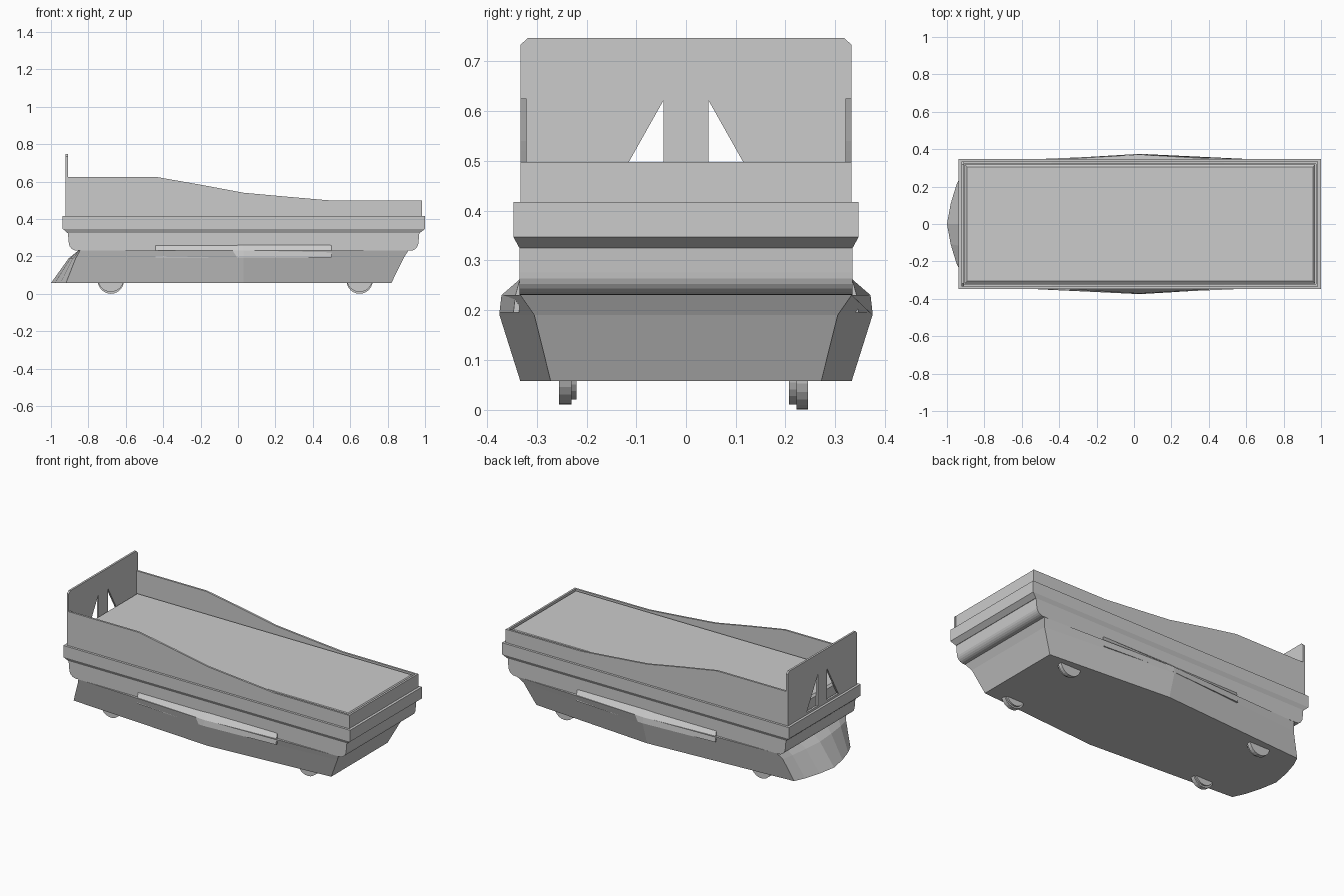
import bpy, bmesh, math
from mathutils import Matrix

if "Cube" in bpy.data.objects:
    bpy.data.objects.remove(bpy.data.objects["Cube"])


def finish(name, bm):
    bmesh.ops.remove_doubles(bm, verts=bm.verts, dist=1e-5)
    bmesh.ops.recalc_face_normals(bm, faces=bm.faces)
    me = bpy.data.meshes.new(name)
    bm.to_mesh(me)
    bm.free()
    ob = bpy.data.objects.new(name, me)
    bpy.context.collection.objects.link(ob)
    return ob


def loft(name, rings):
    """Skin a list of closed rings and cap both ends."""
    bm = bmesh.new()
    vs = [[bm.verts.new(p) for p in r] for r in rings]
    n = len(rings[0])
    for a, b in zip(vs, vs[1:]):
        for i in range(n):
            j = (i + 1) % n
            bm.faces.new((a[i], a[j], b[j], b[i]))
    bm.faces.new(vs[0][::-1])
    bm.faces.new(vs[-1])
    return finish(name, bm)


def extrude_y(name, prof, y0, y1):
    return loft(name, [[(x, y, z) for x, z in prof] for y in (y0, y1)])


def extrude_x(name, prof, x0, x1):
    return loft(name, [[(x, y, z) for y, z in prof] for x in (x0, x1)])


def rect(x0, x1, y, z):
    return [(x0, -y, z), (x1, -y, z), (x1, y, z), (x0, y, z)]


def mirrored(half):
    """Plan outline from its +y half; points on y = 0 are not repeated."""
    return half + [(x, -y, z) for x, y, z in reversed(half) if y > 0]


# Tapered skirt with bulging sides and pointed rear
def skirt_ring(z, xf, yf, ymid, xr, yr, xtip):
    dx = xr - xtip
    return mirrored([(xtip, 0, z), (xtip + 0.25 * dx, yr * 0.4, z),
                     (xtip + 0.62 * dx, yr * 0.76, z), (xr, yr, z),
                     (0.03, ymid, z), (xf, yf, z)])


loft("lower_skirt", [
    skirt_ring(0.057, 0.82, 0.272, 0.333, -0.92, 0.272, -1.0),
    skirt_ring(0.19, 0.885, 0.305, 0.375, -0.868, 0.305, -0.905),
    skirt_ring(0.23, 0.91, 0.333, 0.37, -0.845, 0.333, -0.855)])

# Raised strips along the middle of each side
for side, s in (("front", -1), ("back", 1)):
    loft(side + "_side_strip", [
        [(x, s * y, z) for y, z in
         ((0.3, 0.195), (w, 0.195), (w - 0.004, 0.23), (0.334, 0.262), (0.3, 0.262))]
        for x, w in ((-0.44, 0.347), (0.03, 0.375), (0.5, 0.347))])

# Middle body with rounded lower ends
r = 0.045
arc = [(r * math.sin(a * math.pi / 12), r * (1 - math.cos(a * math.pi / 12)))
       for a in range(7)]
prof = [(0.965 - r + u, 0.23 + v) for u, v in arc] + [(0.97, 0.33), (-0.91, 0.33)]
prof += [(-0.905 + r - u, 0.23 + v) for u, v in reversed(arc)]
body = extrude_y("middle_body", prof, -0.335, 0.335)

# Flared rail around the body
loft("rail", [rect(-0.912, 0.972, 0.335, 0.325), rect(-0.937, 1.0, 0.347, 0.347),
              rect(-0.937, 1.0, 0.347, 0.417)])

# Side boards with a sloping top, and the foot board
top = [(-0.92, 0.625), (-0.44, 0.625), (-0.2, 0.583), (0.03, 0.54),
       (0.25, 0.52), (0.48, 0.5), (0.985, 0.498)]
board = [(-0.92, 0.41)] + top + [(0.985, 0.41)]
for side, s in (("front", -1), ("back", 1)):
    extrude_y(side + "_side_board", board, s * 0.321, s * 0.333)
loft("foot_board", [[(x, y, z) for x, y in
                     ((0.972, -0.325), (0.984, -0.325), (0.984, 0.325), (0.972, 0.325))]
                    for z in (0.41, 0.498)])

# Mattress with a bevelled top edge
loft("mattress", [rect(-0.905, 0.969, 0.318, 0.41), rect(-0.905, 0.969, 0.318, 0.485),
                  rect(-0.893, 0.957, 0.305, 0.496)])

# Headboard with clipped corners and two triangular openings
head = extrude_x("headboard", [(-0.333, 0.41), (0.333, 0.41), (0.333, 0.733),
                               (0.318, 0.747), (-0.318, 0.747), (-0.333, 0.733)],
                 -0.922, -0.91)
for s in (-1, 1):
    cut = extrude_x("window_cutter", [(s * 0.045, 0.43), (s * 0.153, 0.43),
                                      (s * 0.045, 0.622)], -0.95, -0.88)
    cut.hide_render = True
    cut.hide_viewport = True
    m = head.modifiers.new("window", 'BOOLEAN')
    m.operation = 'DIFFERENCE'
    m.solver = 'EXACT'
    m.object = cut


# Wheels: outer tyre and a smaller inner hub
def disc(bm, x, y0, y1, z, rad):
    mat = Matrix.Translation((x, (y0 + y1) / 2, z)) @ Matrix.Rotation(math.pi / 2, 4, 'X')
    bmesh.ops.create_cone(bm, cap_ends=True, segments=24, radius1=rad, radius2=rad,
                          depth=abs(y1 - y0), matrix=mat)


for end, x in (("left", -0.68), ("right", 0.65)):
    for side, ys, z in (("front", (-0.255, -0.23, -0.22), 0.08),
                        ("back", (0.245, 0.222, 0.207), 0.07)):
        bm = bmesh.new()
        disc(bm, x, ys[0], ys[1], z, 0.07)
        disc(bm, x, ys[1], ys[2], z, 0.06)
        finish(f"{end}_{side}_wheel", bm)
